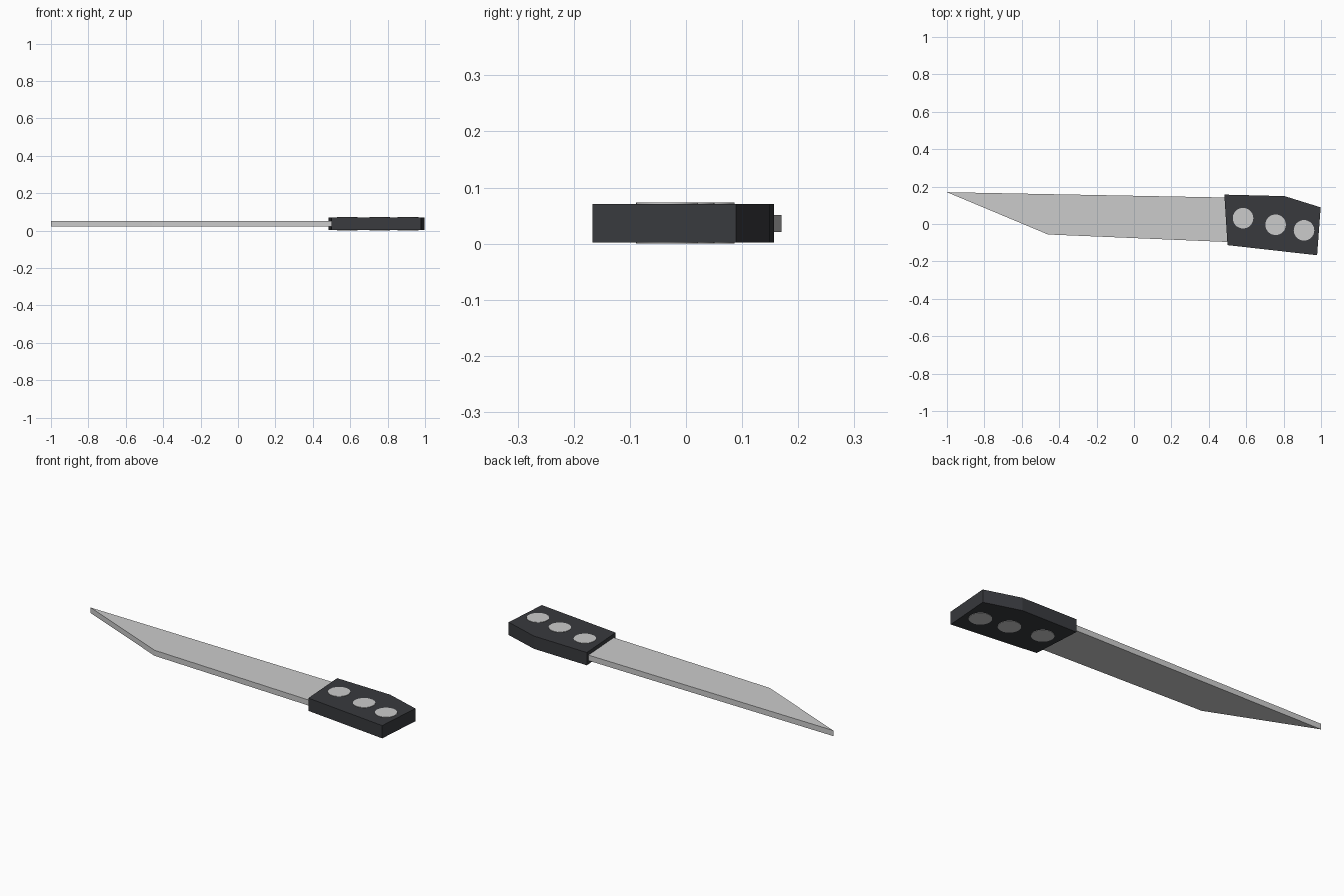
import bpy, bmesh

if "Cube" in bpy.data.objects:
    bpy.data.objects.remove(bpy.data.objects["Cube"])

def prism(name, outline, z0, z1):
    """Solid flat-faced plate extruded from a counter-clockwise outline."""
    bm = bmesh.new()
    base = bm.faces.new([bm.verts.new((x, y, z0)) for x, y in outline])
    ext = bmesh.ops.extrude_face_region(bm, geom=[base], use_keep_orig=True)
    top = [v for v in ext["geom"] if isinstance(v, bmesh.types.BMVert)]
    bmesh.ops.translate(bm, verts=top, vec=(0, 0, z1 - z0))
    bmesh.ops.recalc_face_normals(bm, faces=bm.faces)
    mesh = bpy.data.meshes.new(name)
    bm.to_mesh(mesh)
    bm.free()
    obj = bpy.data.objects.new(name, mesh)
    bpy.context.collection.objects.link(obj)
    return obj

# Blade, with its root tucked into the handle
prism("blade", [(-1.0, 0.17), (-0.46, -0.056), (0.52, -0.097), (0.52, 0.141)],
      0.021, 0.051)

# Dark handle
handle = prism("handle", [(0.483, 0.157), (0.50, -0.113), (0.979, -0.167),
                          (0.998, 0.089), (0.805, 0.149)], 0.002, 0.071)
black = bpy.data.materials.new("handle_black")
black.diffuse_color = (0.04, 0.042, 0.048, 1)
black.use_nodes = True
black.node_tree.nodes["Principled BSDF"].inputs["Base Color"].default_value = black.diffuse_color
handle.data.materials.append(black)

# Rivets through the handle, just proud of both faces
for i, (x, y) in enumerate([(0.583, 0.031), (0.757, -0.004), (0.909, -0.034)], 1):
    bpy.ops.mesh.primitive_cylinder_add(vertices=32, radius=0.055, depth=0.073,
                                        location=(x, y, 0.0365))
    rivet = bpy.context.object
    rivet.name = f"rivet_{i}"
    bpy.ops.object.shade_smooth_by_angle()
